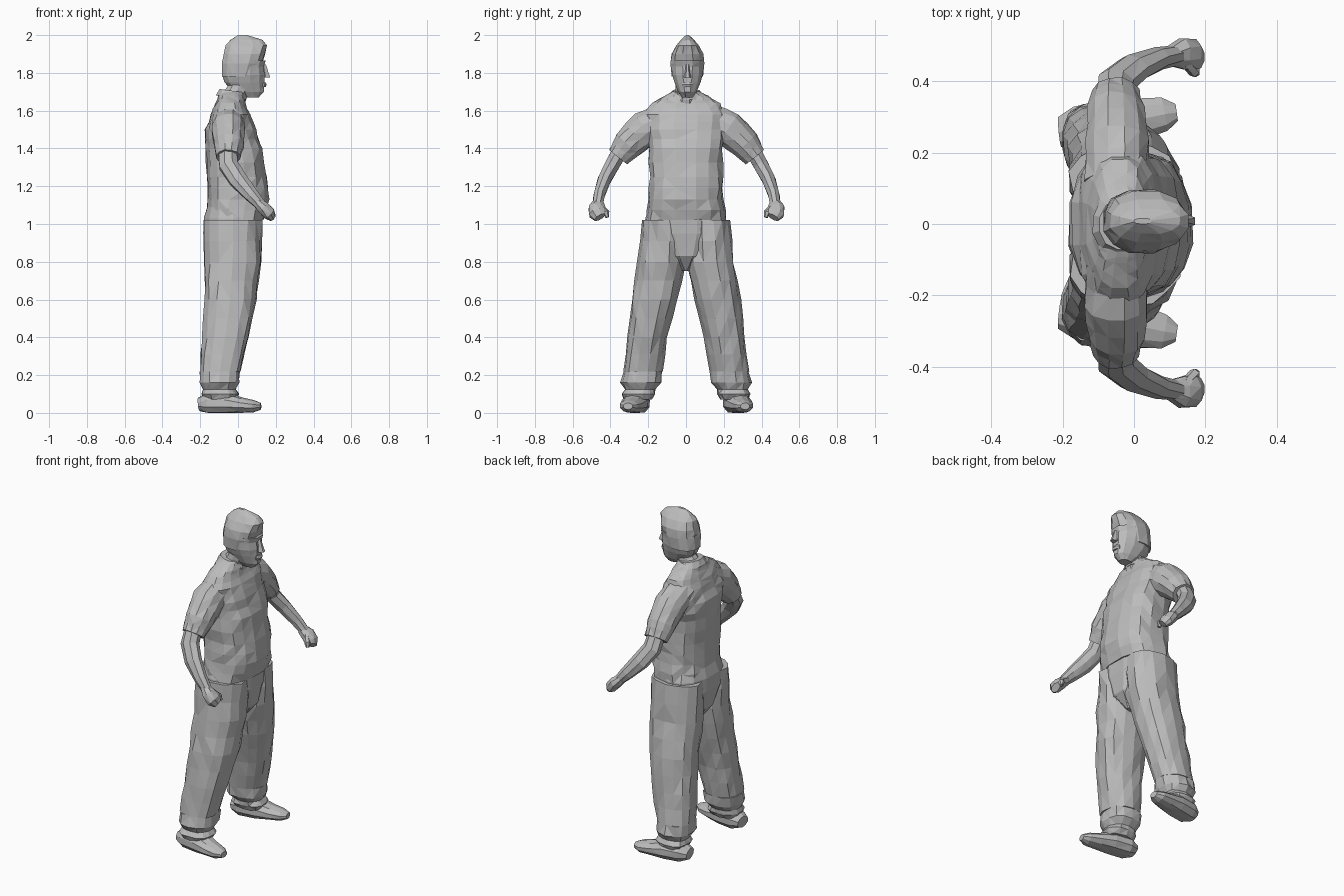
import bpy, bmesh, math, random
from mathutils import Vector

random.seed(7)
old = bpy.data.objects.get("Cube")
if old:
    bpy.data.objects.remove(old, do_unlink=True)

grey = bpy.data.materials.new("plain grey")
grey.use_nodes = True
tone = (0.5, 0.5, 0.5, 1.0)
grey.diffuse_color = tone
grey.node_tree.nodes["Principled BSDF"].inputs["Base Color"].default_value = tone


def squash(value, power):
    """Squarer or rounder ellipse outline."""
    return math.copysign(abs(value) ** power, value)


def slice_ring(row, sides, power):
    """Horizontal ring from back, front, right, left and height."""
    back, front, right, left, z = row
    centre = Vector(((back + front) / 2, (right + left) / 2, z))
    ring = []
    for i in range(sides):
        a = math.tau * (i + 0.5) / sides
        ring.append(centre + Vector((squash(math.cos(a), power) * (front - back) / 2,
                                     squash(math.sin(a), power) * (left - right) / 2, 0)))
    return ring


def path_rings(path, sides, across):
    """Rings square to a path of x, y, z, width and thickness."""
    points = [Vector(p[:3]) for p in path]
    rings = []
    for k, p in enumerate(path):
        along = (points[min(k + 1, len(path) - 1)] - points[max(k - 1, 0)]).normalized()
        u = (across - along * across.dot(along)).normalized()
        v = along.cross(u)
        ring = []
        for i in range(sides):
            a = math.tau * (i + 0.5) / sides
            ring.append(points[k] + u * math.cos(a) * p[3] + v * math.sin(a) * p[4])
        rings.append(ring)
    return rings


def skin(name, rings, fold=0.0, steps=1):
    """Joins rings into a faceted closed body with creased cloth folds."""
    full = []
    for low, high in zip(rings, rings[1:]):
        for s in range(steps):
            full.append([a.lerp(b, s / steps) for a, b in zip(low, high)])
    full.append(rings[-1])
    bm = bmesh.new()
    loops = []
    for ring in full:
        centre = sum(ring, Vector()) / len(ring)
        loop = []
        for p in ring:
            q = centre + (p - centre) * (1 + random.uniform(-fold, fold * 0.7))
            q.z = max(q.z, 0.0)
            loop.append(bm.verts.new(q))
        loops.append(loop)
    n = len(loops[0])
    for a, b in zip(loops, loops[1:]):
        for i in range(n):
            j = (i + 1) % n
            bm.faces.new((a[i], a[j], b[j], b[i]))
    bm.faces.new(loops[0][::-1])
    bm.faces.new(loops[-1])
    bmesh.ops.triangulate(bm, faces=bm.faces[:], quad_method='SHORT_EDGE')
    bmesh.ops.recalc_face_normals(bm, faces=bm.faces[:])
    mesh = bpy.data.meshes.new(name)
    bm.to_mesh(mesh)
    bm.free()
    mesh.materials.append(grey)
    obj = bpy.data.objects.new(name, mesh)
    bpy.context.collection.objects.link(obj)
    return obj


def stack(name, rows, sides=12, power=0.85, fold=0.0, steps=1):
    return skin(name, [slice_ring(r, sides, power) for r in rows], fold, steps)


def even(rows, shift=0.0):
    """Expands back, front, half width, height into full rows."""
    return [(b, f, shift - w, shift + w, z) for b, f, w, z in rows]


# Shirt body
stack("shirt", even([
    (-.175, .14, .215, 1.02), (-.165, .165, .2, 1.13), (-.165, .155, .195, 1.25),
    (-.175, .13, .2, 1.4), (-.175, .095, .225, 1.5), (-.145, .065, .225, 1.58),
    (-.12, .04, .18, 1.64), (-.105, .03, .115, 1.68), (-.09, .03, .075, 1.7)]),
    sides=16, power=0.8, fold=0.05, steps=2)

# Seat of the trousers
stack("trouser_seat", even([
    (-.1, .05, .02, .75), (-.16, .11, .13, .83),
    (-.185, .13, .215, .95), (-.185, .13, .215, 1.03), (-.165, .12, .19, 1.1)]),
    sides=14, fold=0.03)

# Neck and collar
skin("neck", path_rings([(-.03, 0, 1.65, .075, .07), (-.005, 0, 1.7, .06, .057),
                         (.035, .005, 1.78, .06, .055)], 10, Vector((1, 0, 0))))
skin("collar", path_rings([(-.035, 0, 1.67, .085, .1), (-.03, 0, 1.705, .07, .075)],
                          12, Vector((1, 0, 0))), fold=0.04)

# Head with the jaw, brow and swept hair
stack("head", even([
    (.03, .11, .03, 1.67), (-.03, .14, .05, 1.7), (-.075, .143, .072, 1.75),
    (-.088, .145, .083, 1.79), (-.085, .14, .086, 1.835), (-.085, .15, .088, 1.865)], .008),
    power=0.9, fold=0.02)
stack("hair", even([
    (-.088, .1, .085, 1.78), (-.088, .13, .091, 1.85), (-.082, .148, .086, 1.9),
    (-.07, .16, .062, 1.945), (-.04, .13, .036, 1.975), (.0, .05, .008, 2)], .008),
    fold=0.04)

# Nose and lips
stack("nose", [(.12, .175, -.012, .028, 1.775), (.12, .165, -.006, .022, 1.8),
               (.12, .15, .0, .016, 1.845)], sides=6, power=1)
stack("lips", [(.11, .148, -.02, .036, 1.725), (.11, .153, -.022, .038, 1.738),
               (.11, .148, -.02, .036, 1.75)], sides=8, power=1)

for side, word in ((1, "left"), (-1, "right")):
    def flip(path):
        return [(x, side * y + .003, z, w, t) for x, y, z, w, t in path]

    # Short sleeve
    skin(word + "_sleeve", path_rings(flip([
        (-.05, .11, 1.56, .09, .085), (-.05, .22, 1.505, .092, .098),
        (-.05, .31, 1.42, .082, .084), (-.052, .362, 1.355, .068, .062)]),
        12, Vector((1, 0, 0))), fold=0.06, steps=2)

    # Bare forearm
    skin(word + "_forearm", path_rings(flip([
        (-.055, .345, 1.4, .05, .045), (-.05, .395, 1.31, .055, .042),
        (.0, .435, 1.235, .052, .038), (.07, .462, 1.155, .04, .032),
        (.13, .472, 1.09, .028, .028)]), 8, Vector((1, 0, 0))))

    # Closed fist and thumb
    skin(word + "_fist", path_rings(flip([
        (.1, .468, 1.115, .026, .03), (.135, .475, 1.085, .036, .046),
        (.165, .472, 1.055, .036, .05), (.182, .46, 1.035, .02, .034)]),
        8, Vector((1, 0, 0))), fold=0.06)
    skin(word + "_thumb", path_rings(flip([
        (.145, .45, 1.09, .015, .015), (.17, .425, 1.06, .018, .018),
        (.175, .42, 1.035, .01, .01)]), 6, Vector((1, 0, 0))))

    # Trouser leg, gathered at the hem
    rows = [(-.182, .13, 0, .23, 1.02), (-.178, .122, -.002, .255, .8),
            (-.182, .1, .045, .288, .6), (-.19, .055, .098, .312, .4),
            (-.205, .012, .125, .335, .22), (-.205, .008, .13, .345, .16),
            (-.185, -.01, .165, .325, .125), (-.195, .005, .16, .345, .1),
            (-.18, -.01, .18, .33, .07)]
    rows = [(b, f, min(side * r, side * l), max(side * r, side * l), z)
            for b, f, r, l, z in rows]
    upper = [slice_ring(r, 14, .85) for r in rows[:5]]
    skin(word + "_trouser_leg", upper, fold=0.06, steps=2)
    stack(word + "_trouser_hem", rows[4:], sides=14, fold=0.07)

    # Shoe with a flat sole
    skin(word + "_shoe", path_rings(flip([
        (-.208, .255, .045, .045, .035), (-.16, .26, .05, .07, .06),
        (-.06, .275, .05, .072, .06), (.02, .292, .04, .062, .042),
        (.085, .305, .035, .05, .032), (.12, .31, .035, .025, .018)]),
        10, Vector((0, 1, 0))), fold=0.03)
